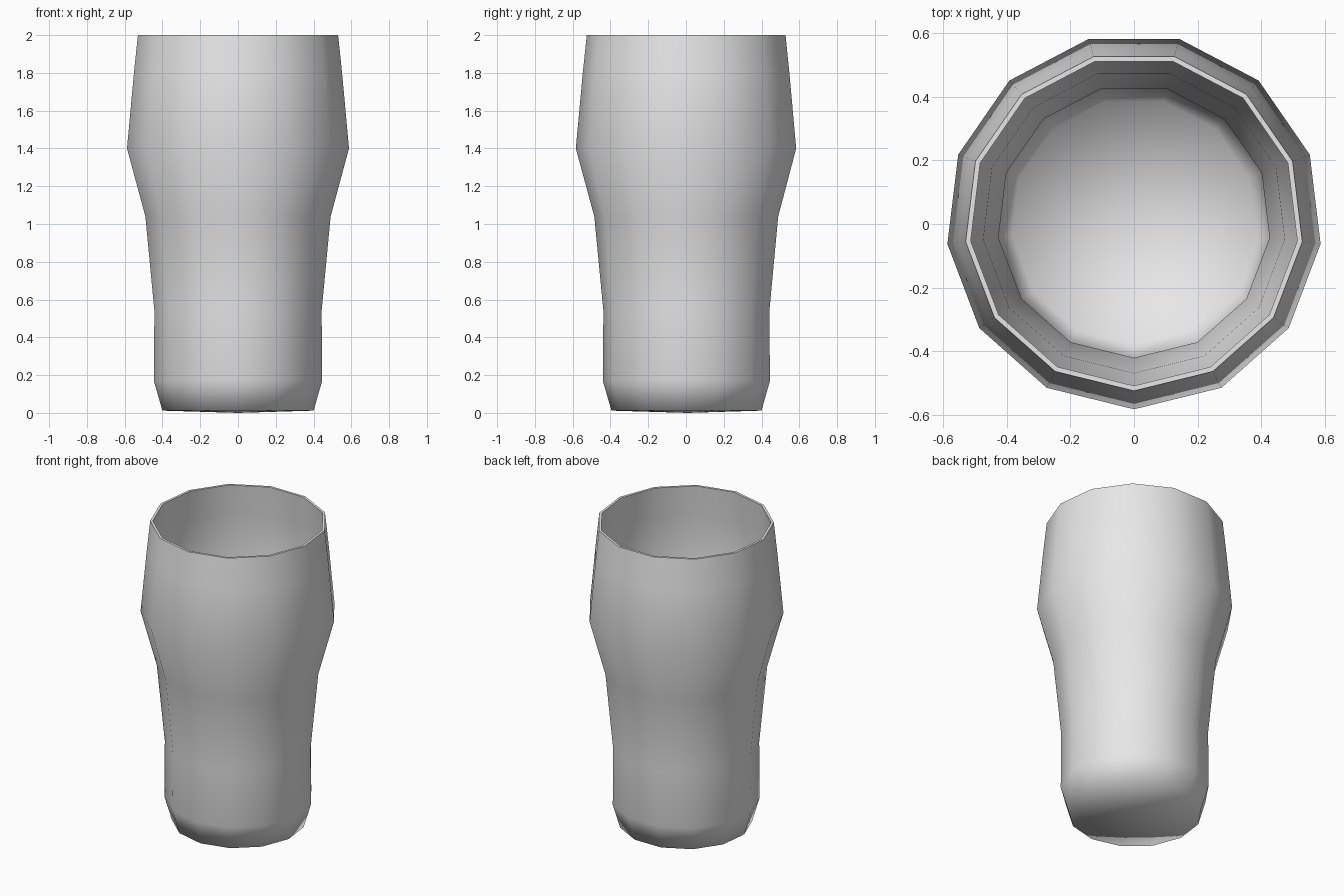
import bpy, bmesh, math

if "Cube" in bpy.data.objects:
    bpy.data.objects.remove(bpy.data.objects["Cube"])

SIDES = 13
CENTRE_Y = 0.0085  # odd side count: shift so the bounds are centred

# (radius, height) from the base, up the outside, then down the inside
outer = [(0.403, 0.012), (0.449, 0.17), (0.446, 0.54), (0.494, 1.04),
         (0.592, 1.40), (0.555, 1.80), (0.534, 2.0)]
WALL = 0.016
inner = [(r - WALL, z) for r, z in reversed(outer[1:])] + [(0.388, 0.024)]

bm = bmesh.new()


def ring(r, z):
    return [bm.verts.new((r * math.sin(2 * math.pi * i / SIDES),
                          CENTRE_Y - r * math.cos(2 * math.pi * i / SIDES), z))
            for i in range(SIDES)]


# Walls
rings = [ring(r, z) for r, z in outer + inner]
for a, b in zip(rings, rings[1:]):
    for i in range(SIDES):
        j = (i + 1) % SIDES
        bm.faces.new((a[i], a[j], b[j], b[i]))

# Slightly bulged underside and the inside floor
for edge, z in ((rings[0], 0.0), (rings[-1], 0.015)):
    mid = bm.verts.new((0, CENTRE_Y, z))
    for i in range(SIDES):
        bm.faces.new((edge[i], edge[(i + 1) % SIDES], mid))

bmesh.ops.recalc_face_normals(bm, faces=bm.faces[:])
for f in bm.faces:
    f.smooth = True

# Crisp rim
top = set(rings[len(outer) - 1]) | set(rings[len(outer)])
for e in bm.edges:
    if e.verts[0] in top and e.verts[1] in top:
        e.smooth = False

mesh = bpy.data.meshes.new("drinking_glass")
bm.to_mesh(mesh)
bm.free()
mat = bpy.data.materials.new("light grey")
mat.diffuse_color = (0.8, 0.8, 0.8, 1)
mat.use_nodes = True
mat.node_tree.nodes["Principled BSDF"].inputs["Base Color"].default_value = mat.diffuse_color
mesh.materials.append(mat)
bpy.context.collection.objects.link(bpy.data.objects.new("drinking_glass", mesh))
